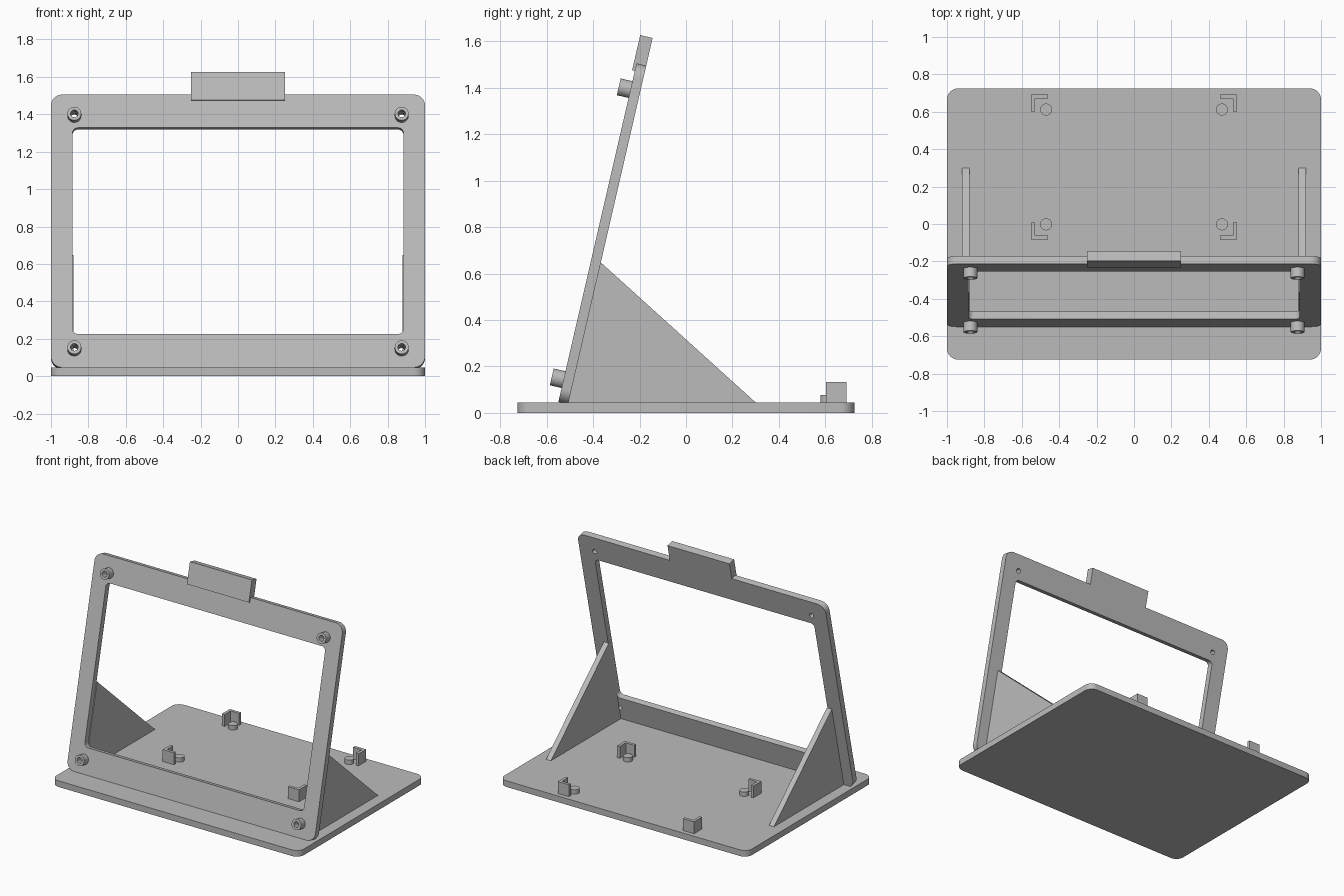
import bpy, bmesh
from math import radians, cos, sin, pi
from mathutils import Matrix

cube = bpy.data.objects.get("Cube")
if cube:
    bpy.data.objects.remove(cube, do_unlink=True)

grey = bpy.data.materials.new("plain grey")
grey.use_nodes = True
colour = (0.5, 0.5, 0.5, 1)
grey.diffuse_color = colour
grey.node_tree.nodes["Principled BSDF"].inputs["Base Color"].default_value = colour


def circle(x, y, r, n=32):
    return [(x + r * cos(2 * pi * i / n), y + r * sin(2 * pi * i / n)) for i in range(n)]


def rounded_rect(x0, y0, x1, y1, r, steps=8):
    corners = [(x1 - r, y1 - r), (x0 + r, y1 - r), (x0 + r, y0 + r), (x1 - r, y0 + r)]
    return [(cx + r * cos(pi / 2 * (q + i / steps)), cy + r * sin(pi / 2 * (q + i / steps)))
            for q, (cx, cy) in enumerate(corners) for i in range(steps + 1)]


def plate(name, loops, low, high, matrix=Matrix()):
    """Extrude a filled outline (inner loops become holes) from low to high."""
    curve = bpy.data.curves.new(name, 'CURVE')
    curve.dimensions = '2D'
    curve.fill_mode = 'BOTH'
    curve.extrude = (high - low) / 2
    for loop in loops:
        spline = curve.splines.new('POLY')
        spline.points.add(len(loop) - 1)
        for point, (x, y) in zip(spline.points, loop):
            point.co = (x, y, 0, 1)
        spline.use_cyclic_u = True
    helper = bpy.data.objects.new(name + " outline", curve)
    bpy.context.collection.objects.link(helper)
    graph = bpy.context.evaluated_depsgraph_get()
    mesh = bpy.data.meshes.new_from_object(helper.evaluated_get(graph))
    bpy.data.objects.remove(helper, do_unlink=True)
    bpy.data.curves.remove(curve)
    mesh.name = name
    bm = bmesh.new()
    bm.from_mesh(mesh)
    bmesh.ops.remove_doubles(bm, verts=bm.verts, dist=1e-5)
    bmesh.ops.recalc_face_normals(bm, faces=bm.faces)
    bmesh.ops.transform(bm, matrix=matrix @ Matrix.Translation((0, 0, (low + high) / 2)),
                        verts=bm.verts)
    bm.to_mesh(mesh)
    bm.free()
    mesh.materials.clear()
    mesh.materials.append(grey)
    obj = bpy.data.objects.new(name, mesh)
    bpy.context.collection.objects.link(obj)
    bpy.ops.object.select_all(action='DESELECT')
    obj.select_set(True)
    bpy.context.view_layer.objects.active = obj
    bpy.ops.object.shade_smooth_by_angle(angle=radians(30))
    return obj


BASE_TOP = 0.045
THICK = 0.043
# Leaning frame: local x is width, y runs up the slope, z points out of the front
lean = Matrix.Translation((0, -0.506, BASE_TOP)) @ Matrix.Rotation(radians(77), 4, 'X')
# Side profiles: local x, y, z become y, z, x
side = Matrix(((0, 0, 1, 0), (1, 0, 0, 0), (0, 1, 0, 0), (0, 0, 0, 1)))

# Base
plate("base_plate", [rounded_rect(-1, -0.725, 1, 0.725, 0.06)], 0, BASE_TOP)

# Leaning frame with window and screw holes
mounts = [(sx * 0.875, u) for sx in (-1, 1) for u in (0.091, 1.373)]
plate("screen_frame",
      [rounded_rect(-1, -0.008, 1, 1.489, 0.06),
       rounded_rect(-0.885, 0.175, 0.885, 1.307, 0.03)]
      + [circle(x, u, 0.017) for x, u in mounts], 0, THICK, lean)

# Hollow standoffs on the front of the frame
for x, u in mounts:
    plate("standoff", [circle(x, u, 0.037), circle(x, u, 0.02)], THICK, THICK + 0.052, lean)

# Tab hooked over the top edge
plate("top_tab", [[(1.489, 0), (1.611, 0), (1.611, 0.055), (1.456, 0.055),
                   (1.456, THICK), (1.489, THICK)]], -0.25, 0.25, lean @ side)

# Triangular side supports
for name, x in (("right_support", -0.92), ("left_support", 0.88)):
    plate(name, [[(-0.506, BASE_TOP), (0.3, BASE_TOP), (-0.367, 0.648)]], x, x + 0.04, side)

# Corner brackets and pegs on the base
for sx in (-1, 1):
    for sy in (-1, 1):
        def place(points):
            return [(sx * x, 0.305 + sy * y) for x, y in points]
        plate("corner_bracket", [place([(0.46, 0.387), (0.55, 0.387), (0.55, 0.297),
                                        (0.529, 0.297), (0.529, 0.366), (0.46, 0.366)])],
              BASE_TOP, 0.132)
        plate("peg", [place(circle(0.47, 0.307, 0.032))], BASE_TOP, 0.077)
